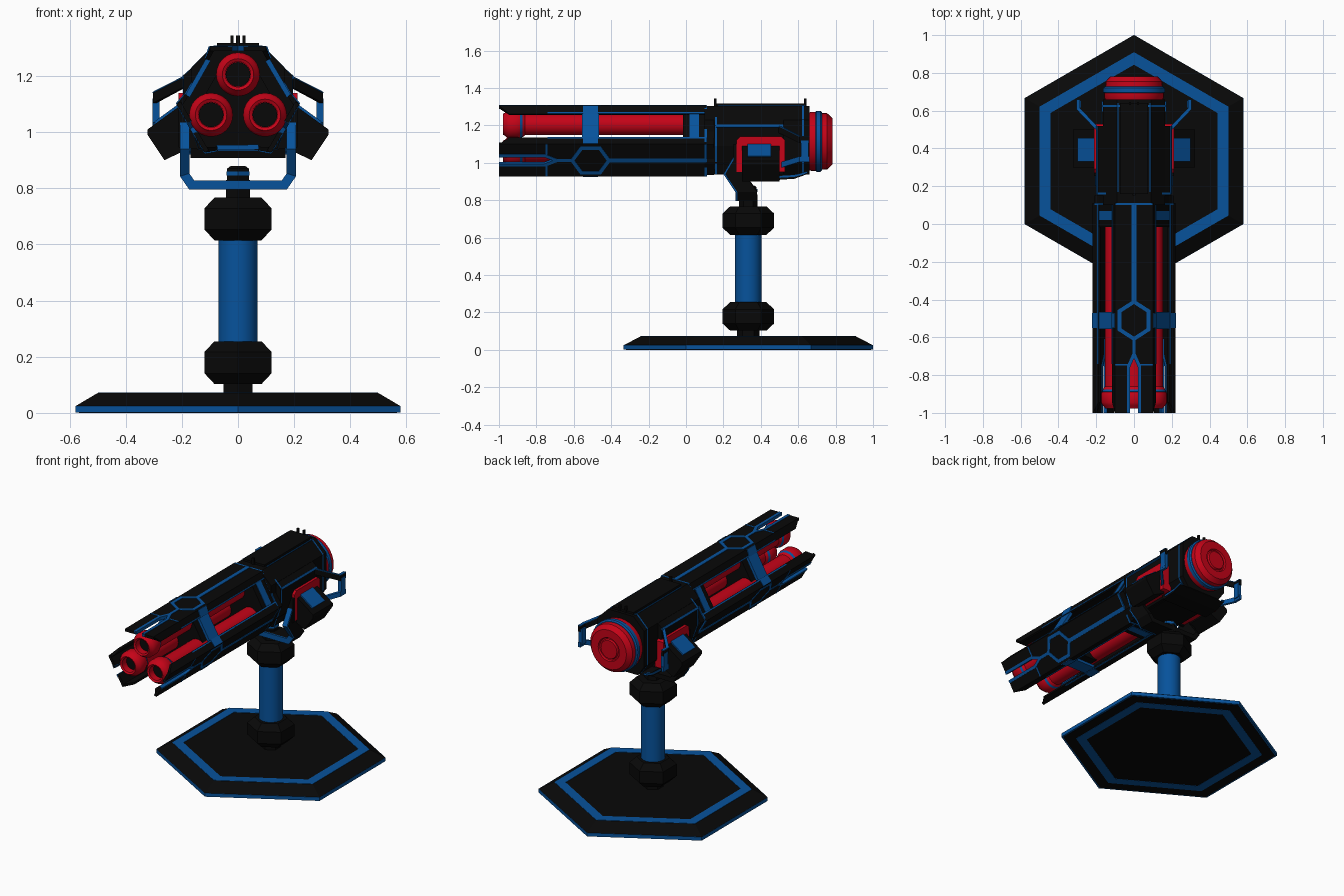
import bpy, bmesh, math
from mathutils import Vector

if "Cube" in bpy.data.objects:
    bpy.data.objects.remove(bpy.data.objects["Cube"])

def material(name, col):
    m = bpy.data.materials.new(name)
    m.diffuse_color = (*col, 1)
    m.use_nodes = True
    m.node_tree.nodes["Principled BSDF"].inputs["Base Color"].default_value = m.diffuse_color
    return m

BLACK = material("black", (0.0025, 0.0025, 0.0025))
BLUE = material("blue", (0.002, 0.085, 0.33))
RED = material("red", (0.56, 0.001, 0.009))
CZ = 1.111          # height of the gun axis
PY = 0.333          # y of the pole

def add(name, verts, faces, mat, mirror=False, smooth=False):
    me = bpy.data.meshes.new(name)
    me.from_pydata([tuple(v) for v in verts], [], faces)
    bm = bmesh.new()
    bm.from_mesh(me)
    bmesh.ops.recalc_face_normals(bm, faces=bm.faces)
    bm.to_mesh(me)
    bm.free()
    me.materials.append(mat)
    ob = bpy.data.objects.new(name, me)
    bpy.context.collection.objects.link(ob)
    if mirror:
        ob.modifiers.new("mirror", 'MIRROR')
    if smooth:
        bpy.ops.object.select_all(action='DESELECT')
        ob.select_set(True)
        bpy.context.view_layer.objects.active = ob
        bpy.ops.object.shade_smooth_by_angle(angle=math.radians(30))
    return ob

def prism(name, pts, axis, a, b, mat, mirror=False):
    """Extrude a 2D outline along an axis from a to b."""
    put = {'x': lambda p, t: (t, p[0], p[1]), 'y': lambda p, t: (p[0], t, p[1]),
           'z': lambda p, t: (p[0], p[1], t)}[axis]
    n = len(pts)
    verts = [put(p, t) for t in (a, b) for p in pts]
    faces = [tuple(range(n)), tuple(range(n, 2 * n))]
    faces += [(i, (i + 1) % n, n + (i + 1) % n, n + i) for i in range(n)]
    return add(name, verts, faces, mat, mirror)

def box(name, x, y, z, mat, mirror=False):
    return prism(name, [(x[0], z[0]), (x[1], z[0]), (x[1], z[1]), (x[0], z[1])], 'y', *y, mat, mirror)

def lathe(name, prof, n, axis, c, mat, start=0.0, mirror=False, ring=False):
    """Turn (radius, position) points around a z or y axis through c; ring closes the profile."""
    verts, faces, k = [], [], len(prof)
    for i in range(n):
        a = start + 2 * math.pi * i / n
        for r, t in prof:
            u, v = r * math.cos(a), r * math.sin(a)
            verts.append((c[0] + u, c[1] + v, t) if axis == 'z' else (c[0] + u, t, c[1] + v))
    for i in range(n):
        p, q = i * k, (i + 1) % n * k
        for j in range(k if ring else k - 1):
            m = (j + 1) % k
            faces.append((p + j, p + m, q + m, q + j))
    if not ring:
        faces += [tuple(i * k for i in range(n)), tuple(i * k + k - 1 for i in range(n))]
    return add(name, verts, faces, mat, mirror, smooth=n > 12)

def strip(name, path, w, n, lo, hi, mat, mirror=False, closed=False):
    """Mitred flat band of width w along a path, lying across normal n, from offset lo to hi."""
    P, n = [Vector(p) for p in path], Vector(n).normalized()
    L, verts = len(P), []
    flat = lambda v: (v - n * v.dot(n)).normalized()
    for i, p in enumerate(P):
        t0 = flat(p - P[i - 1]) if i or closed else None
        t1 = flat(P[(i + 1) % L] - p) if i < L - 1 or closed else None
        t0, t1 = t0 or t1, t1 or t0
        t = (t0 + t1).normalized()
        s = n.cross(t) * (w / 2 / max(t.dot(t1), 0.3))
        verts += [p - s + n * lo, p + s + n * lo, p + s + n * hi, p - s + n * hi]
    faces = [(4 * i + j, 4 * i + (j + 1) % 4, 4 * ((i + 1) % L) + (j + 1) % 4, 4 * ((i + 1) % L) + j)
             for i in range(L if closed else L - 1) for j in range(4)]
    if not closed:
        faces += [(0, 1, 2, 3), tuple(4 * L - 4 + j for j in range(4))]
    return add(name, verts, faces, mat, mirror)

def triple(ob):
    """Repeat a part three times around the gun axis."""
    for k in range(3):
        o = ob if k == 0 else ob.copy()
        if k:
            bpy.context.collection.objects.link(o)
        o.location, o.rotation_euler = (0, 0, CZ), (0, k * 2 * math.pi / 3, 0)

UP, H = (0, 0, 1), math.pi / 2

# Hexagonal base
c = (0, PY)
lathe("base_edge", [(0.668, 0.002), (0.668, 0.025)], 6, 'z', c, BLUE, H)
lathe("base_underside", [(0.655, 0), (0.655, 0.01)], 6, 'z', c, BLACK, H)
lathe("base_under_ring", [(0.51, -0.001), (0.577, -0.001), (0.577, 0.01), (0.51, 0.01)], 6, 'z', c, BLUE, H, ring=True)
lathe("base_plate", [(0.667, 0.025), (0.577, 0.071)], 6, 'z', c, BLACK, H)
lathe("base_ring", [(0.51, 0.06), (0.577, 0.06), (0.577, 0.073), (0.51, 0.073)], 6, 'z', c, BLUE, H, ring=True)

# Pole with two hexagonal knobs
lathe("pole", [(0.07, 0.2), (0.07, 0.68)], 32, 'z', c, BLUE)
for name, z in (("lower_knob", 0.103), ("upper_knob", 0.615)):
    lathe(name, [(0.097, z), (0.138, z + 0.038), (0.138, z + 0.114), (0.097, z + 0.152)], 6, 'z', c, BLACK, H)
lathe("pole_foot", [(0.06, 0.06), (0.06, 0.11)], 6, 'z', c, BLACK, H)
lathe("pole_neck", [(0.05, 0.76), (0.05, 0.83)], 6, 'z', c, BLACK, H)
lathe("pivot_bolt", [(0.045, 0.83), (0.045, 0.87), (0.03, 0.88)], 6, 'z', c, BLACK, H)
lathe("pivot_bolt_band", [(0.048, 0.845), (0.048, 0.86)], 6, 'z', c, BLUE, H)

# Fork that carries the gun
fork = [(0, 0.325, 0.812), (0.165, 0.325, 0.812), (0.19, 0.325, 0.848), (0.19, 0.26, 0.94), (0.19, 0.33, 1.06)]
fork = [(-x, y, z) for x, y, z in fork[:0:-1]] + fork
strip("fork", fork, 0.03, (0, 1, 0), -0.05, 0.055, BLACK)
strip("fork_front", fork, 0.033, (0, 1, 0), -0.06, -0.05, BLUE)

# Side pivots: red housing behind a black guard, angled block, blue pad
prism("pivot_housing", [(0.27, 0.95), (0.53, 0.95), (0.53, 1.12), (0.51, 1.14), (0.29, 1.14), (0.27, 1.12)],
      'x', 0.15, 0.212, RED, True)
prism("pivot_guard", [(0.12, 0.937), (0.212, 0.945), (0.212, 1.1), (0.12, 1.1)], 'y', 0.255, 0.272, BLACK, True)
prism("pivot_block", [(0.17, 1.11), (0.205, 1.095), (0.322, 1.01), (0.322, 0.99), (0.262, 0.9), (0.18, 0.94)],
      'y', 0.3, 0.5, BLACK, True)
strip("pivot_pad", [(0.25, 0.33, 1.063), (0.25, 0.455, 1.063)], 0.108, (0.588, 0, 0.81), -0.01, 0.008, BLUE, True)

# Receiver body
half = [(0.09, 1.305), (0.165, 1.23), (0.165, 1.0), (0.12, 0.937)]
shell = [(0.09, 1.3), (0.195, 1.2), (0.195, 1.09), (0.14, 0.94)]
full = lambda h: h + [(-x, z) for x, z in reversed(h)]
grow = lambda h, s: [(x * s, CZ + (z - CZ) * s) for x, z in h]
prism("receiver", full(half), 'y', 0.1, 0.66, BLACK)
prism("receiver_shell", full(shell), 'y', 0.15, 0.52, BLACK)
for y in (0.156, 0.62):
    prism("receiver_band", grow(full(shell if y < 0.5 else half), 1.008), 'y', y, y + 0.01, BLUE)
strip("shoulder_line", [(0.195, 0.16, 1.197), (0.195, 0.52, 1.197)], 0.014, (1, 0, 0.5), -0.004, 0.004, BLUE, True)
strip("roof_line", [(0.085, 0.17, 1.303), (0.085, 0.64, 1.303)], 0.006, UP, 0, 0.006, BLUE, True)
box("top_plate", (-0.075, 0.075), (0.16, 0.64), (1.3, 1.318), BLACK)
box("front_sight", (-0.008, 0.008), (0.15, 0.162), (1.3, 1.345), BLACK)
box("rear_sight", (0.016, 0.027), (0.63, 0.645), (1.3, 1.345), BLACK, True)
prism("belly_bar", [(0.47, 0.94), (0.48, 0.908), (0.58, 0.915), (0.65, 0.94)], 'x', -0.17, 0.17, BLACK)
strip("belly_line", [(0.165, 0.5, 0.925), (0.165, 0.58, 0.93), (0.165, 0.65, 0.95)], 0.01, (1, 0, 0), -0.01, 0.008, BLUE, True)

# Side handles
strip("handle_upper", [(0.15, 0.47, 1.19), (0.19, 0.5, 1.18), (0.295, 0.61, 1.125), (0.295, 0.66, 1.125)],
      0.014, UP, -0.02, 0.015, BLACK, True)
strip("handle_upper_edge", [(0.19, 0.5, 1.195), (0.295, 0.61, 1.14), (0.295, 0.66, 1.14)], 0.018, UP, 0, 0.004, BLUE, True)
box("handle_grip", (0.28, 0.304), (0.615, 0.655), (1.02, 1.12), BLUE, True)
strip("handle_lower", [(0.15, 0.47, 0.975), (0.19, 0.5, 0.985), (0.295, 0.61, 1.02), (0.295, 0.66, 1.02)],
      0.016, UP, -0.015, 0.015, BLUE, True)

# Rear cap
cc = (0, 1.115)
lathe("cap_base", [(0.15, 0.65), (0.158, 0.67), (0.158, 0.695)], 32, 'y', cc, RED)
lathe("cap_band", [(0.155, 0.69), (0.163, 0.697), (0.163, 0.72), (0.155, 0.727)], 32, 'y', cc, BLUE)
lathe("cap_end", [(0.152, 0.72), (0.15, 0.755), (0.125, 0.782), (0.075, 0.782), (0.07, 0.772),
                  (0.062, 0.772), (0.057, 0.782)], 32, 'y', cc, RED)

# Three barrels
for x, z in ((0, 1.206), (0.096, 1.062), (-0.096, 1.062)):
    lathe("barrel", [(0.045, -0.91), (0.045, -0.972), (0.056, -0.978), (0.06, -0.97), (0.07, -0.96), (0.078, -0.945),
                     (0.078, -0.9), (0.066, -0.87), (0.058, -0.86), (0.058, 0.02)], 24, 'y', (x, z), RED)
    lathe("barrel_bore", [(0.044, -0.93), (0.044, -0.915)], 24, 'y', (x, z), BLACK)
    lathe("barrel_band", [(0.069, -0.895), (0.074, -0.888), (0.068, -0.875)], 24, 'y', (x, z), BLUE)

# Collar at the barrel root and clamp halfway along
def around(pts):
    out = []
    for k in range(3):
        a = -k * 2 * math.pi / 3
        out += [(u * math.cos(a) - r * math.sin(a), CZ + u * math.sin(a) + r * math.cos(a)) for u, r in pts]
    return out
ring = around([(-0.112, 0.148), (-0.095, 0.188), (0.095, 0.188), (0.112, 0.148)])
prism("collar", ring, 'y', -0.015, 0.15, BLACK)
prism("collar_line", grow(ring, 1.04), 'y', 0.1, 0.111, BLUE)
prism("barrel_clamp", around([(-0.05, 0.14), (0.05, 0.14)]), 'y', -0.55, -0.47, BLACK)
link_n = (0.862, 0, 0.507)
for name, y0, y1, m in (("clamp_link", -0.555, -0.465, BLUE), ("collar_link", 0.02, 0.07, BLUE)):
    triple(strip(name, [(0.146, y0, 0.083), (0.146, y1, 0.083)], 0.15, link_n, -0.012, 0.006, m))

# Three armour rails with forked front ends
prong = [(0.0, -0.7), (0.022, -0.76), (0.022, -1.0), (0.1, -1.0), (0.1, 0.11), (0.0, 0.11)]
triple(prism("rail", prong, 'z', 0.178, 0.195, BLACK, True))
wing_v = [(0.1, -1, 0.195), (0.1, 0.11, 0.195), (0.116, 0.11, 0.15), (0.116, -0.945, 0.15),
          (0.085, -1, 0.18), (0.085, 0.11, 0.18), (0.104, 0.11, 0.145), (0.104, -0.945, 0.145)]
triple(add("rail_wing", wing_v, [(0, 1, 2, 3), (4, 5, 6, 7), (0, 1, 5, 4), (1, 2, 6, 5), (2, 3, 7, 6), (3, 0, 4, 7)],
           BLACK, True))
hexa = [(0.088 * math.sin(i * math.pi / 3), -0.51 + 0.098 * math.cos(i * math.pi / 3), 0.194) for i in range(6)]
triple(strip("rail_hexagon", hexa, 0.02, UP, -0.002, 0.004, BLUE, closed=True))
triple(strip("rail_centre_line", [(0, -0.412, 0.194), (0, 0.11, 0.194)], 0.024, UP, -0.002, 0.004, BLUE))
triple(strip("rail_slot_edge", [(0, -0.608, 0.194), (0, -0.69, 0.194), (0.029, -0.755, 0.194), (0.029, -1, 0.194)],
             0.018, UP, -0.016, 0.004, BLUE, True))
triple(strip("rail_cross_line", [(0.035, -0.745, 0.194), (0.1, -0.745, 0.194)], 0.01, UP, -0.002, 0.003, BLUE, True))
triple(strip("rail_clamp_strap", [(0.1, -0.51, 0.195), (0.116, -0.51, 0.15)], 0.08, (0.94, 0, 0.33), -0.004, 0.004, BLUE, True))
triple(strip("rail_wing_line", [(0.114, -0.74, 0.155), (0.114, 0.1, 0.155)], 0.008, (0.94, 0, 0.33), -0.002, 0.003, BLUE, True))
